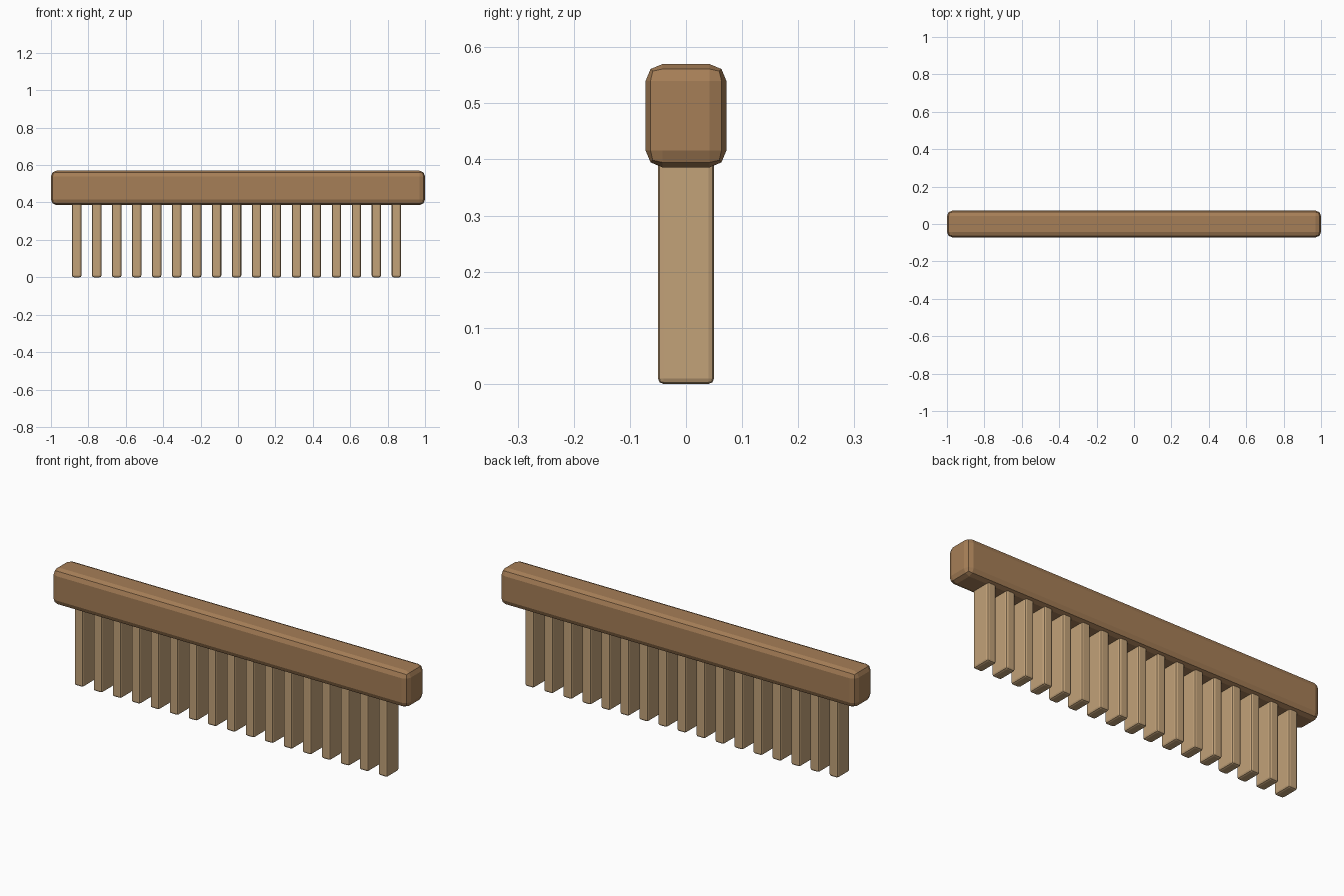
import bpy

if "Cube" in bpy.data.objects:
    bpy.data.objects.remove(bpy.data.objects["Cube"])


def material(name, rgb):
    m = bpy.data.materials.new(name)
    m.diffuse_color = (*rgb, 1)
    m.use_nodes = True
    m.node_tree.nodes["Principled BSDF"].inputs["Base Color"].default_value = m.diffuse_color
    return m


def rounded_block(name, lo, hi, radius, mat):
    """Box between two corners with two-segment rounded edges."""
    bpy.ops.mesh.primitive_cube_add(
        size=1, location=[(a + b) / 2 for a, b in zip(lo, hi)])
    ob = bpy.context.object
    ob.name = name
    ob.scale = [b - a for a, b in zip(lo, hi)]
    bpy.ops.object.transform_apply(location=False, rotation=False, scale=True)
    bevel = ob.modifiers.new("rounded_edges", 'BEVEL')
    bevel.width = radius
    bevel.segments = 2
    ob.data.materials.append(mat)
    return ob


dark_wood = material("dark_wood", (0.38, 0.21, 0.095))
light_wood = material("light_wood", (0.54, 0.36, 0.19))

# Long handle bar
rounded_block("handle_bar", (-1, -0.072, 0.386), (1, 0.072, 0.57), 0.03, dark_wood)

# Evenly spaced row of teeth, set into the underside of the bar
COUNT, PITCH, FIRST = 17, 0.1068, -0.862
for i in range(COUNT):
    x = FIRST + i * PITCH
    rounded_block(f"tooth_{i + 1:02d}", (x - 0.025, -0.05, 0),
                  (x + 0.025, 0.05, 0.42), 0.01, light_wood)
